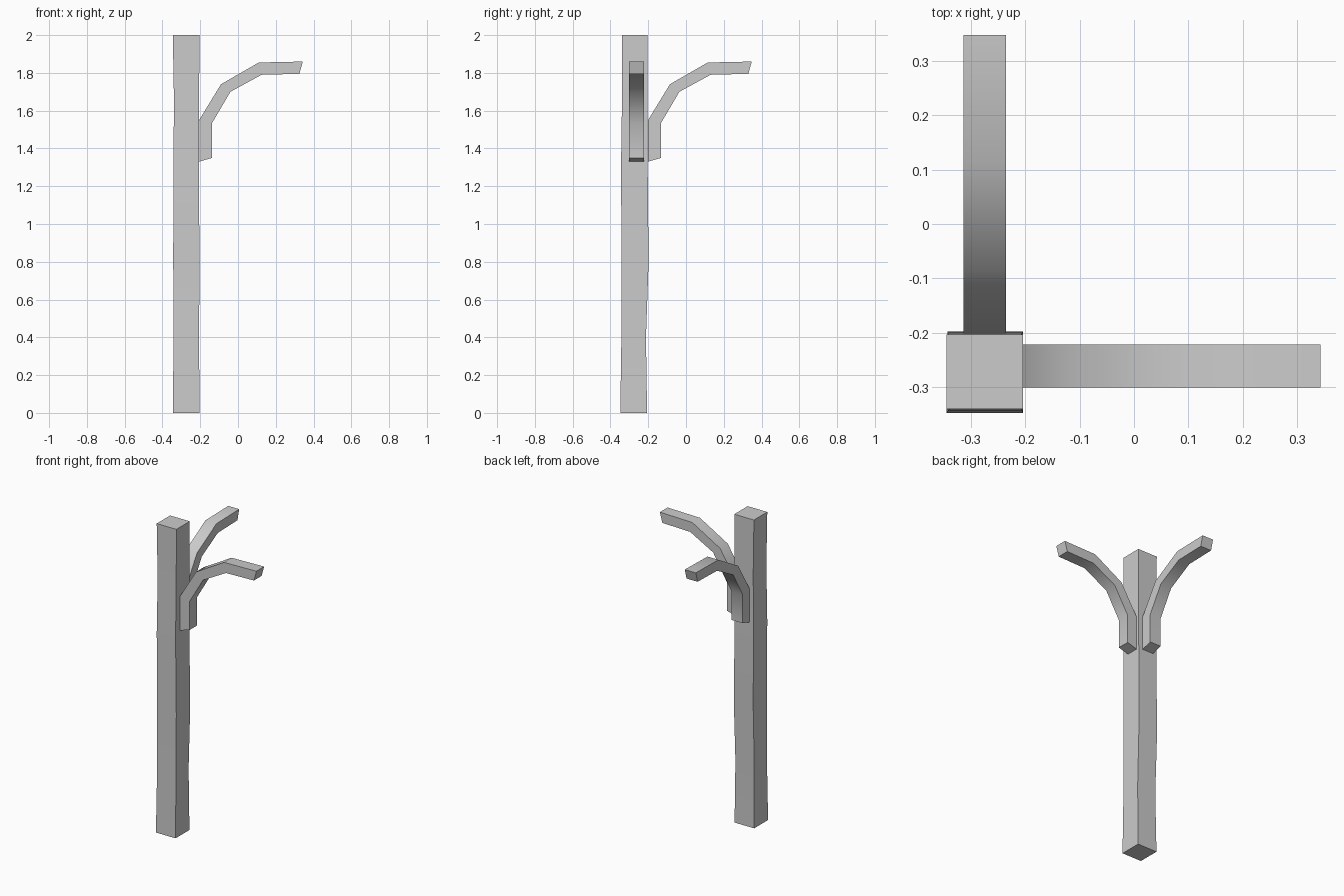
import bpy
import bmesh
import math

cube = bpy.data.objects.get("Cube")
if cube:
    bpy.data.objects.remove(cube, do_unlink=True)

grey = bpy.data.materials.new("light_grey")
grey.use_nodes = True
colour = (0.6, 0.6, 0.6, 1)
grey.diffuse_color = colour
grey.node_tree.nodes["Principled BSDF"].inputs["Base Color"].default_value = colour


def finish(name, bm):
    """Turn a bmesh into a named object with the shared material."""
    bmesh.ops.recalc_face_normals(bm, faces=bm.faces)
    mesh = bpy.data.meshes.new(name)
    bm.to_mesh(mesh)
    bm.free()
    mesh.materials.append(grey)
    obj = bpy.data.objects.new(name, mesh)
    bpy.context.collection.objects.link(obj)
    bpy.ops.object.select_all(action="DESELECT")
    obj.select_set(True)
    bpy.context.view_layer.objects.active = obj
    bpy.ops.object.shade_smooth_by_angle(angle=math.radians(45))
    return obj


# Post: stacked square sections, slightly uneven like hewn timber
# Each section: height, x min, x max, y min, y max
sections = [
    (0.0, -0.345, -0.204, -0.348, -0.206),
    (0.4, -0.341, -0.206, -0.342, -0.212),
    (0.8, -0.343, -0.204, -0.341, -0.198),
    (1.3, -0.342, -0.207, -0.344, -0.203),
    (1.65, -0.339, -0.206, -0.339, -0.204),
    (2.0, -0.345, -0.204, -0.340, -0.203),
]
bm = bmesh.new()
rings = [[bm.verts.new((x, y, z)) for x, y in ((x0, y0), (x1, y0), (x1, y1), (x0, y1))]
         for z, x0, x1, y0, y1 in sections]
bm.faces.new(rings[0])
bm.faces.new(rings[-1])
for low, high in zip(rings, rings[1:]):
    for i in range(4):
        j = (i + 1) % 4
        bm.faces.new((low[i], low[j], high[j], high[i]))
finish("post", bm)

# Curved braces: matching upper and lower edges as (reach, height)
upper = [(-0.206, 1.33), (-0.206, 1.55), (-0.09, 1.74), (0.11, 1.855), (0.343, 1.86)]
lower = [(-0.137, 1.35), (-0.137, 1.535), (-0.04, 1.70), (0.125, 1.79), (0.325, 1.795)]


def brace(name, side_a, side_b, place):
    bm = bmesh.new()
    loops = [[bm.verts.new(place(u, s, z)) for (u, z), s in
              ((a, side_a), (a, side_b), (b, side_b), (b, side_a))]
             for a, b in zip(upper, lower)]
    bm.faces.new(loops[0])
    bm.faces.new(loops[-1])
    for start, end in zip(loops, loops[1:]):
        for i in range(4):
            j = (i + 1) % 4
            bm.faces.new((start[i], start[j], end[j], end[i]))
    finish(name, bm)


brace("left_brace", -0.301, -0.222, lambda u, s, z: (u, s, z))
brace("back_brace", -0.314, -0.235, lambda u, s, z: (s, u + 0.005, z))
